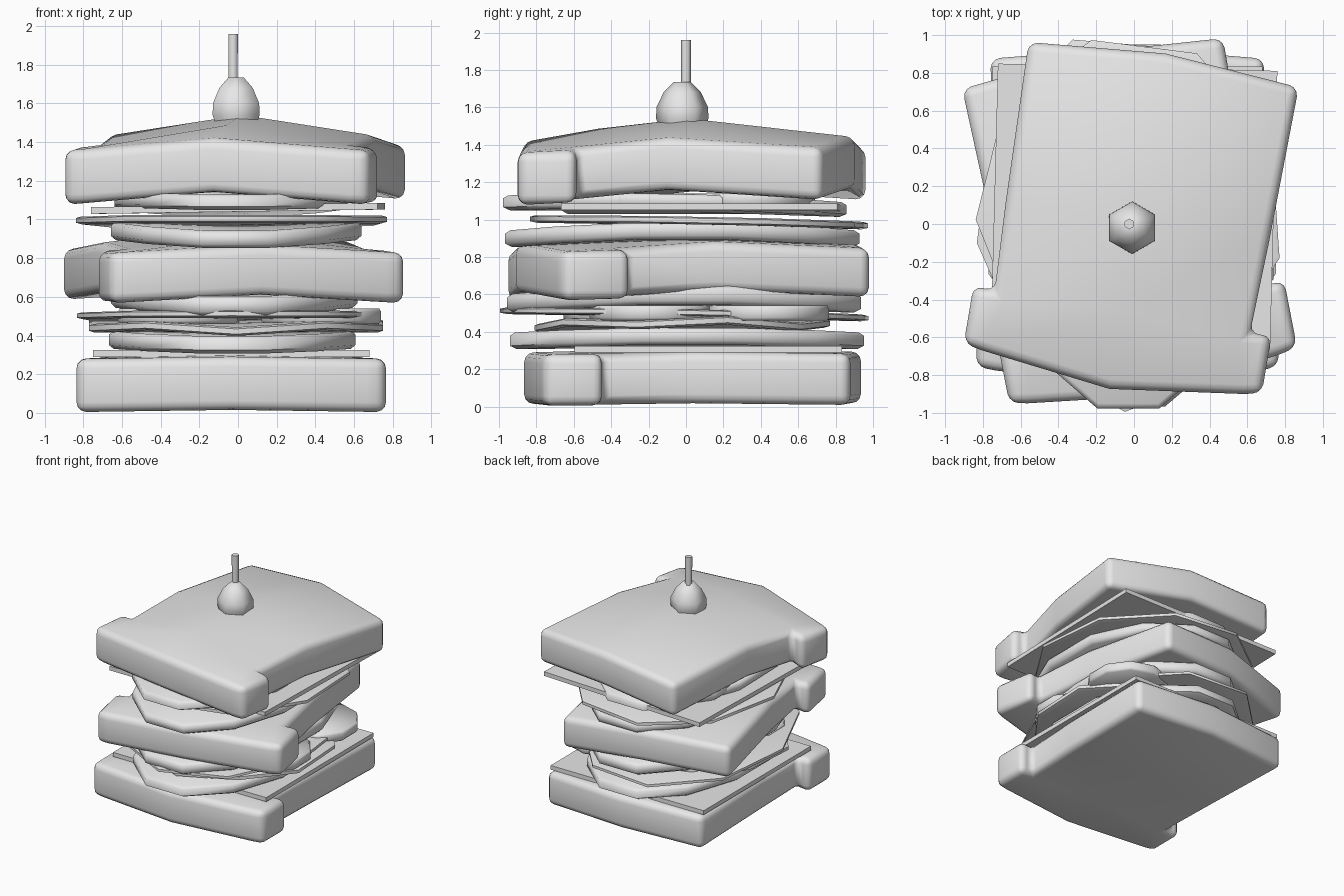
import bpy, bmesh, math
from mathutils import Matrix, Vector

cube = bpy.data.objects.get("Cube")
if cube:
    bpy.data.objects.remove(cube, do_unlink=True)

GREY = (0.8, 0.8, 0.8, 1)
mat = bpy.data.materials.new("plain_grey")
mat.use_nodes = True
mat.diffuse_color = GREY
mat.node_tree.nodes["Principled BSDF"].inputs["Base Color"].default_value = GREY


def finish(name, bm, loc, turn, bevel=0, angle=40):
    bmesh.ops.rotate(bm, verts=bm.verts, matrix=Matrix.Rotation(math.radians(turn), 3, 'Z'))
    bmesh.ops.translate(bm, verts=bm.verts, vec=Vector(loc))
    bmesh.ops.recalc_face_normals(bm, faces=bm.faces)
    mesh = bpy.data.meshes.new(name)
    bm.to_mesh(mesh)
    bm.free()
    mesh.materials.append(mat)
    obj = bpy.data.objects.new(name, mesh)
    bpy.context.collection.objects.link(obj)
    bpy.ops.object.select_all(action='DESELECT')
    obj.select_set(True)
    bpy.context.view_layer.objects.active = obj
    if bevel:
        mod = obj.modifiers.new("rounded_edges", 'BEVEL')
        mod.width, mod.segments = bevel, 3
        mod.limit_method, mod.angle_limit = 'ANGLE', math.radians(30)
        bpy.ops.object.modifier_apply(modifier=mod.name)
    bpy.ops.object.shade_smooth_by_angle(angle=math.radians(angle))


def rings(layers):
    """Closed solid from a stack of equal rings of points."""
    bm = bmesh.new()
    loops = [[bm.verts.new(p) for p in ring] for ring in layers]
    n = len(loops[0])
    for a, b in zip(loops, loops[1:]):
        for i in range(n):
            j = (i + 1) % n
            bm.faces.new((a[i], a[j], b[j], b[i]))
    for ring in (loops[0], loops[-1]):
        mid = bm.verts.new(sum((v.co for v in ring), Vector()) / n)
        for i in range(n):
            bm.faces.new((ring[i], ring[(i + 1) % n], mid))
    return bm


def bread(name, loc, turn, lift, thick, front=-0.78, wide=1):
    """Slice with two ears at the front, domed towards its middle."""
    # half width, y at the sides, bow in the middle, share of lift at the sides and middle
    rows = [(0.7, front - 0.01, -0.09, 0, 0.3), (0.685, -0.47, 0, 0.15, 0.7),
            (0.705, 0.02, 0, 0.4, 1), (0.725, 0.86, 0.06, 0.12, 0.45)]
    bm = bmesh.new()
    grid = []
    for w, y, bow, side, mid in rows:
        grid.append([bm.verts.new((-w * wide, y, side * lift)),
                     bm.verts.new((0, y + bow, mid * lift)),
                     bm.verts.new((w * wide, y, side * lift))])
    for a, b in zip(grid, grid[1:]):
        for i in range(2):
            bm.faces.new((a[i], a[i + 1], b[i + 1], b[i]))
    for s, col in ((-1, 0), (1, 2)):
        tip = bm.verts.new((s * 0.8 * wide, front + 0.01, 0))
        back = bm.verts.new((s * 0.8 * wide, -0.46, 0))
        bm.faces.new((grid[0][col], tip, back, grid[1][col]))
    bmesh.ops.recalc_face_normals(bm, faces=bm.faces)
    for v in bmesh.ops.extrude_face_region(bm, geom=bm.faces[:])["geom"]:
        if isinstance(v, bmesh.types.BMVert):
            v.co.z += thick
    finish(name, bm, loc, turn, bevel=0.05, angle=60)


def disc(name, loc, rx, ry, thick, n, turn=0, sag=0, slope=0, wave=0):
    """Thin round with a soft rim; sag raises its x ends, slope tips it along y."""
    def ring(scale, lift):
        pts = []
        for i in range(n):
            a = math.tau * (i + 0.5) / n
            x, y = rx * math.cos(a) * scale, ry * math.sin(a) * scale
            z = sag * (x / rx) ** 2 + slope * y + wave * (-1) ** i + lift * thick
            pts.append((x, y, z))
        return pts
    rim = [(0.96, 0), (1, 0.2), (1, 0.8), (0.97, 1)]
    finish(name, rings([ring(*step) for step in rim]), loc, turn, angle=60)


def cheese(name, loc, turn, half, thick, tip=0):
    corners = [(-half, -half), (half, -half), (half, half), (-half, half)]
    bm = rings([[(x, y, h + tip * x) for x, y in corners] for h in (0, thick)])
    finish(name, bm, loc, turn, angle=30)


# Three bread slices
bread("bottom_bread", (-0.035, 0.015, 0.005), 0, 0.03, 0.275)
bread("middle_bread", (-0.055, 0.005, 0.57), 11, 0.12, 0.26, front=-0.83, wide=0.97)
bread("top_bread", (0.015, -0.005, 1.08), -9.5, 0.18, 0.28)

# Lower filling
cheese("lower_cheese", (-0.035, 0.12, 0.29), 0, 0.715, 0.035)
disc("lower_meat", (-0.03, 0.005, 0.305), 0.66, 0.98, 0.09, 12, sag=0.03)
disc("lower_leaf", (-0.01, -0.02, 0.41), 0.8, 0.79, 0.045, 10, sag=0.02, wave=0.012)
for i, (x, y) in enumerate(((-0.31, -0.33), (0.43, -0.19), (0.43, 0.44), (-0.3, 0.36))):
    disc(f"lower_tomato_{i + 1}", (x, y, 0.46), 0.325, 0.325, 0.08, 10)
disc("lower_upper_leaf", (-0.05, 0.01, 0.475), 0.79, 1.01, 0.035, 9, turn=8, sag=0.01, slope=-0.02)
disc("lower_upper_meat", (-0.02, -0.01, 0.5), 0.66, 0.98, 0.1, 12, sag=0.05)

# Upper filling
disc("upper_meat", (-0.01, -0.02, 0.85), 0.67, 0.98, 0.09, 12, sag=0.05)
disc("upper_leaf", (-0.02, 0.08, 0.965), 0.82, 0.92, 0.04, 9, turn=4, sag=0.01, slope=-0.02)
cheese("upper_cheese", (0, 0.09, 1.04), -1.5, 0.74, 0.035, 0.015)
disc("upper_top_meat", (-0.03, -0.06, 1.03), 0.63, 0.95, 0.08, 12, sag=0.03, slope=-0.02)
for i, (x, y) in enumerate(((-0.28, -0.3), (0.25, -0.25), (0.3, 0.35), (-0.28, 0.36))):
    disc(f"upper_tomato_{i + 1}", (x, y, 1.07), 0.33, 0.33, 0.07, 10)


# Olive and pick
def turned(name, profile, loc, angle):
    layers = [[(r * math.cos(math.tau * i / 6), r * math.sin(math.tau * i / 6), z)
               for i in range(6)] for r, z in profile]
    finish(name, rings(layers), loc, 30, angle=angle)


turned("olive", [(0.11, 1.46), (0.14, 1.54), (0.138, 1.6), (0.1, 1.68), (0.045, 1.735)],
       (-0.01, -0.02, 0), 70)
turned("pick", [(0.024, 1.3), (0.028, 1.96)], (-0.025, 0, 0), 70)
